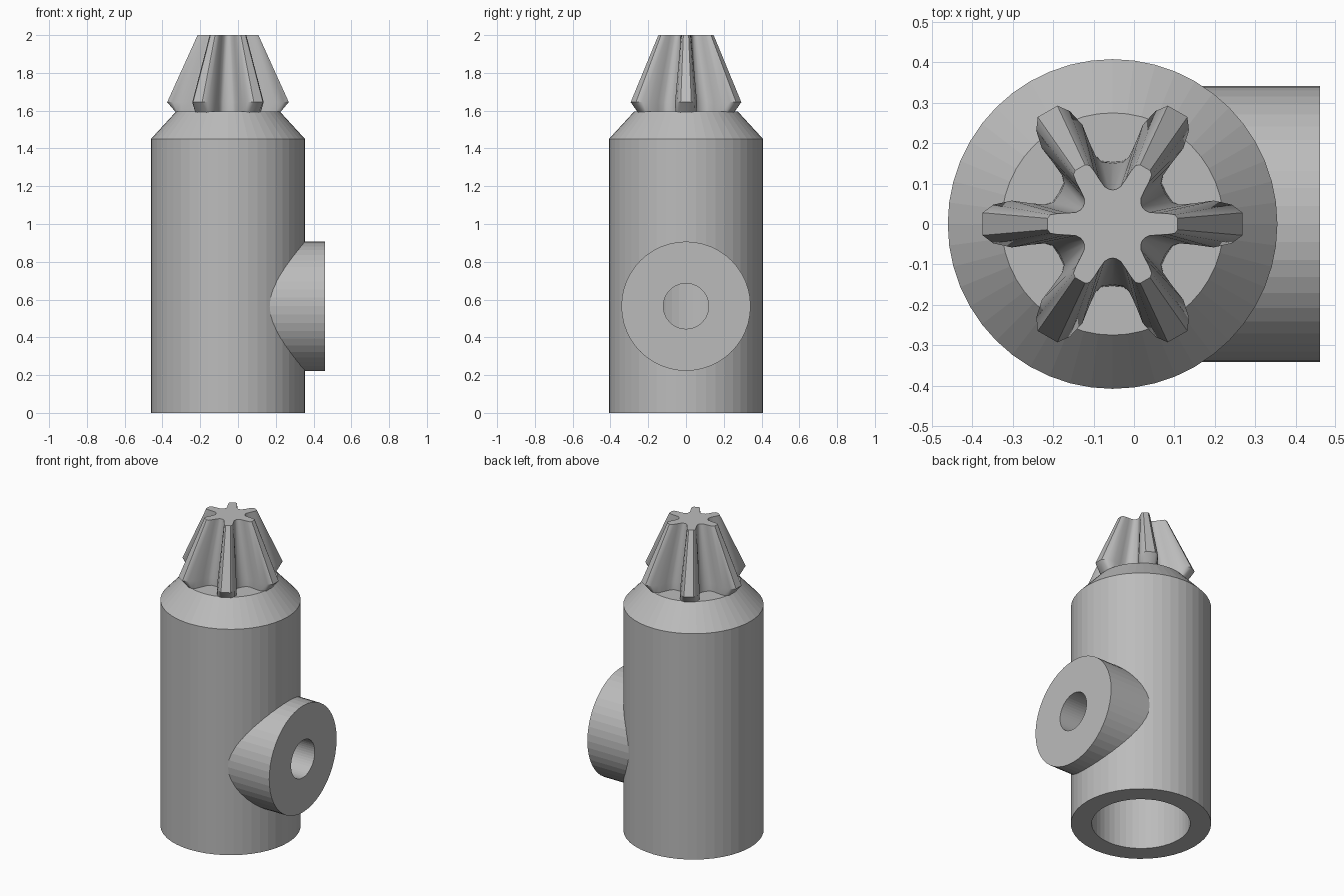
import bpy, bmesh, math
from mathutils import Matrix, Vector

cube = bpy.data.objects.get("Cube")
if cube:
    bpy.data.objects.remove(cube, do_unlink=True)

AXIS_X = -0.053      # centre line of the upright body
PORT_Z = 0.565       # height of the side port
SIDES = 48

grey = bpy.data.materials.new("plain grey")
grey.use_nodes = True
grey.diffuse_color = (0.5, 0.5, 0.5, 1)
grey.node_tree.nodes["Principled BSDF"].inputs["Base Color"].default_value = (0.5, 0.5, 0.5, 1)


def loft(name, rings, matrix):
    """Skin a stack of equal-length rings and cap both ends."""
    bm = bmesh.new()
    rows = [[bm.verts.new(matrix @ Vector(p)) for p in ring] for ring in rings]
    n = len(rows[0])
    for low, high in zip(rows, rows[1:]):
        for i in range(n):
            j = (i + 1) % n
            bm.faces.new((low[i], low[j], high[j], high[i]))
    bm.faces.new(rows[0][::-1])
    bm.faces.new(rows[-1])
    bmesh.ops.recalc_face_normals(bm, faces=bm.faces)
    mesh = bpy.data.meshes.new(name)
    bm.to_mesh(mesh)
    bm.free()
    mesh.materials.append(grey)
    obj = bpy.data.objects.new(name, mesh)
    bpy.context.collection.objects.link(obj)
    return obj


def turned(name, profile, matrix):
    """Solid of revolution from (radius, height) pairs."""
    angles = [math.tau * i / SIDES for i in range(SIDES)]
    return loft(name, [[(r * math.cos(a), r * math.sin(a), z) for a in angles]
                       for r, z in profile], matrix)


def combine(target, tool, operation):
    mod = target.modifiers.new(operation.lower(), 'BOOLEAN')
    mod.object, mod.operation, mod.solver = tool, operation, 'EXACT'
    bpy.context.view_layer.objects.active = target
    bpy.ops.object.modifier_apply(modifier=mod.name)
    bpy.data.objects.remove(tool, do_unlink=True)


upright = Matrix.Translation((AXIS_X, 0, 0))
sideways = Matrix.Translation((AXIS_X, 0, PORT_Z)) @ Matrix.Rotation(math.pi / 2, 4, 'Y')
port_end = 0.461 - AXIS_X

# Body with sloped shoulder, side port, open bore and port hole
body = turned("body", [(0.408, 0), (0.408, 1.45), (0.275, 1.595)], upright)
combine(body, turned("side_port", [(0.342, 0), (0.342, port_end)], sideways), 'UNION')
combine(body, turned("bore", [(0.287, -0.1), (0.287, 1.35), (0.12, 1.5)], upright), 'DIFFERENCE')
combine(body, turned("port_hole", [(0.12, 0), (0.12, port_end + 0.1)], sideways), 'DIFFERENCE')

# Six-armed tapering head: half arm outlines as (along, across), tip to valley
FOOT = [(0.275, 0.03), (0.268, 0.045), (0.245, 0.056), (0.2, 0.051),
        (0.168, 0.048), (0.149, 0.054), (0.133, 0.077)]
RIM = [(0.322, 0.028), (0.295, 0.048), (0.25, 0.058), (0.2, 0.051),
       (0.165, 0.048), (0.146, 0.054), (0.13, 0.075)]
CROWN = [(0.161, 0.014), (0.154, 0.023), (0.135, 0.026), (0.112, 0.027),
         (0.09, 0.029), (0.079, 0.035), (0.073, 0.042)]


def star(half, z):
    arm = [(a, -b) for a, b in half[-2::-1]] + half
    ring = []
    for k in range(6):
        turn = Matrix.Rotation(math.tau * k / 6, 3, 'Z')
        ring += [turn @ Vector((a, b, z)) for a, b in arm]
    return ring


head = loft("star_head", [star(FOOT, 1.59), star(RIM, 1.645), star(CROWN, 2.0)], upright)

for obj, angle in ((body, 5), (head, 40)):
    bpy.ops.object.select_all(action='DESELECT')
    obj.select_set(True)
    bpy.context.view_layer.objects.active = obj
    bpy.ops.object.shade_smooth_by_angle(angle=math.radians(angle))
